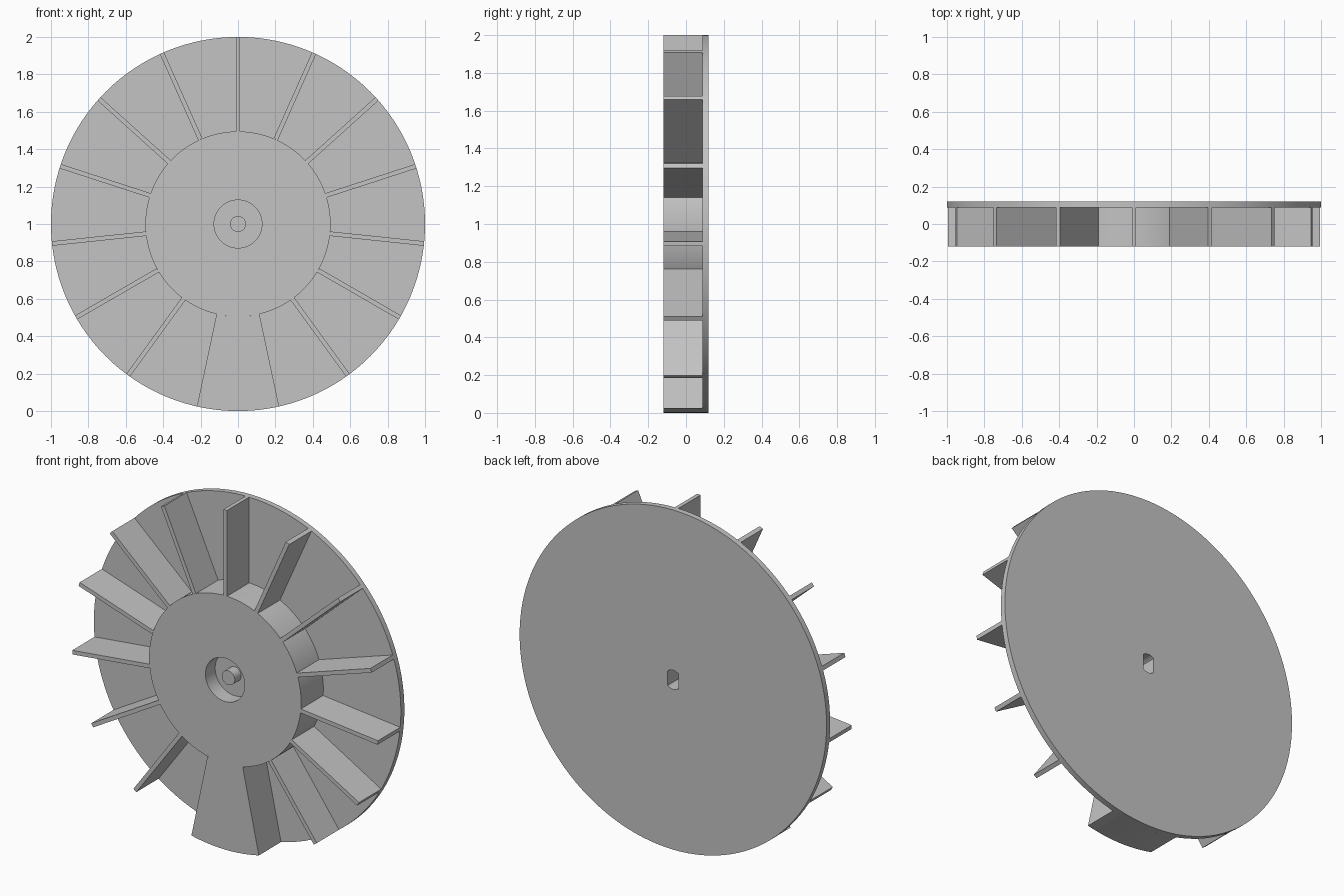
import bpy, bmesh
from math import sin, cos, asin, pi, radians

old = bpy.data.objects.get("Cube")
if old:
    bpy.data.objects.remove(old, do_unlink=True)

FRONT, PLATE, BACK = -0.12, 0.087, 0.12
HUB_R, RIM_R, HALF_T = 0.495, 1.0, 0.012
BLADES = 15

grey = bpy.data.materials.new("plain grey")
grey.use_nodes = True
colour = (0.55, 0.55, 0.55, 1)
grey.diffuse_color = colour
grey.node_tree.nodes["Principled BSDF"].inputs["Base Color"].default_value = colour


def finish(name, bm, smooth=True):
    bmesh.ops.recalc_face_normals(bm, faces=bm.faces)
    mesh = bpy.data.meshes.new(name)
    bm.to_mesh(mesh)
    bm.free()
    mesh.materials.append(grey)
    obj = bpy.data.objects.new(name, mesh)
    bpy.context.collection.objects.link(obj)
    bpy.ops.object.select_all(action="DESELECT")
    obj.select_set(True)
    bpy.context.view_layer.objects.active = obj
    if smooth:
        bpy.ops.object.shade_smooth_by_angle(angle=radians(30))
    return obj


def prism(name, outline, y0, y1):
    """Extrude an x, z outline from y0 to y1."""
    bm = bmesh.new()
    face = bm.faces.new([bm.verts.new((x, y0, z)) for x, z in outline])
    side = bmesh.ops.extrude_face_region(bm, geom=[face])["geom"]
    for v in side:
        if isinstance(v, bmesh.types.BMVert):
            v.co.y = y1
    return finish(name, bm)


def arc(radius, start, end, steps):
    """Points about the wheel centre, angles measured from straight up."""
    turns = [start + (end - start) * i / steps for i in range(steps + 1)]
    return [(radius * sin(t), 1 + radius * cos(t)) for t in turns]


def vane(name, middle, spread, steps):
    """Radial wall between hub and rim, with parallel outer edges."""
    outer = spread + asin(HALF_T / RIM_R)
    inner = spread + asin(HALF_T / HUB_R)
    outline = arc(RIM_R, middle - outer, middle + outer, steps)
    outline += arc(HUB_R, middle + inner, middle - inner, steps)
    return prism(name, outline, FRONT, PLATE)


# Turned body: centre pin, recess, hub and back plate
profile = [(0, -0.09), (0.042, -0.09), (0.042, -0.03), (0.128, -0.03),
           (0.128, FRONT), (HUB_R, FRONT), (HUB_R, PLATE),
           (RIM_R, PLATE), (RIM_R, BACK), (0, BACK)]
bm = bmesh.new()
verts = [bm.verts.new((r, y, 1)) for r, y in profile]
edges = [bm.edges.new(pair) for pair in zip(verts, verts[1:])]
bmesh.ops.spin(bm, geom=verts + edges, cent=(0, 0, 1), axis=(0, 1, 0),
               angle=2 * pi, steps=128, use_merge=True)
bmesh.ops.remove_doubles(bm, verts=bm.verts, dist=0.0001)
body = finish("hub_and_back_plate", bm, smooth=False)

# Shaft socket in the back, round with two flat sides
flat = asin(0.036 / 0.056)
socket = prism("socket_cutter",
               arc(0.056, -flat, flat, 12) + arc(0.056, pi - flat, pi + flat, 12),
               0.0, 0.2)
cut = body.modifiers.new("socket", "BOOLEAN")
cut.object = socket
cut.operation = "DIFFERENCE"
cut.solver = "EXACT"
bpy.context.view_layer.objects.active = body
bpy.ops.object.modifier_apply(modifier="socket")
bpy.data.objects.remove(socket, do_unlink=True)
bpy.ops.object.select_all(action="DESELECT")
body.select_set(True)
bpy.ops.object.shade_smooth_by_angle(angle=radians(30))

# Thin blades, with the bottom gap filled by the solid counterweight
step = 2 * pi / BLADES
for i in range(BLADES):
    if i not in (7, 8):
        vane(f"blade_{i + 1}", i * step, 0, 2)
vane("counterweight", pi, step / 2, 12)
